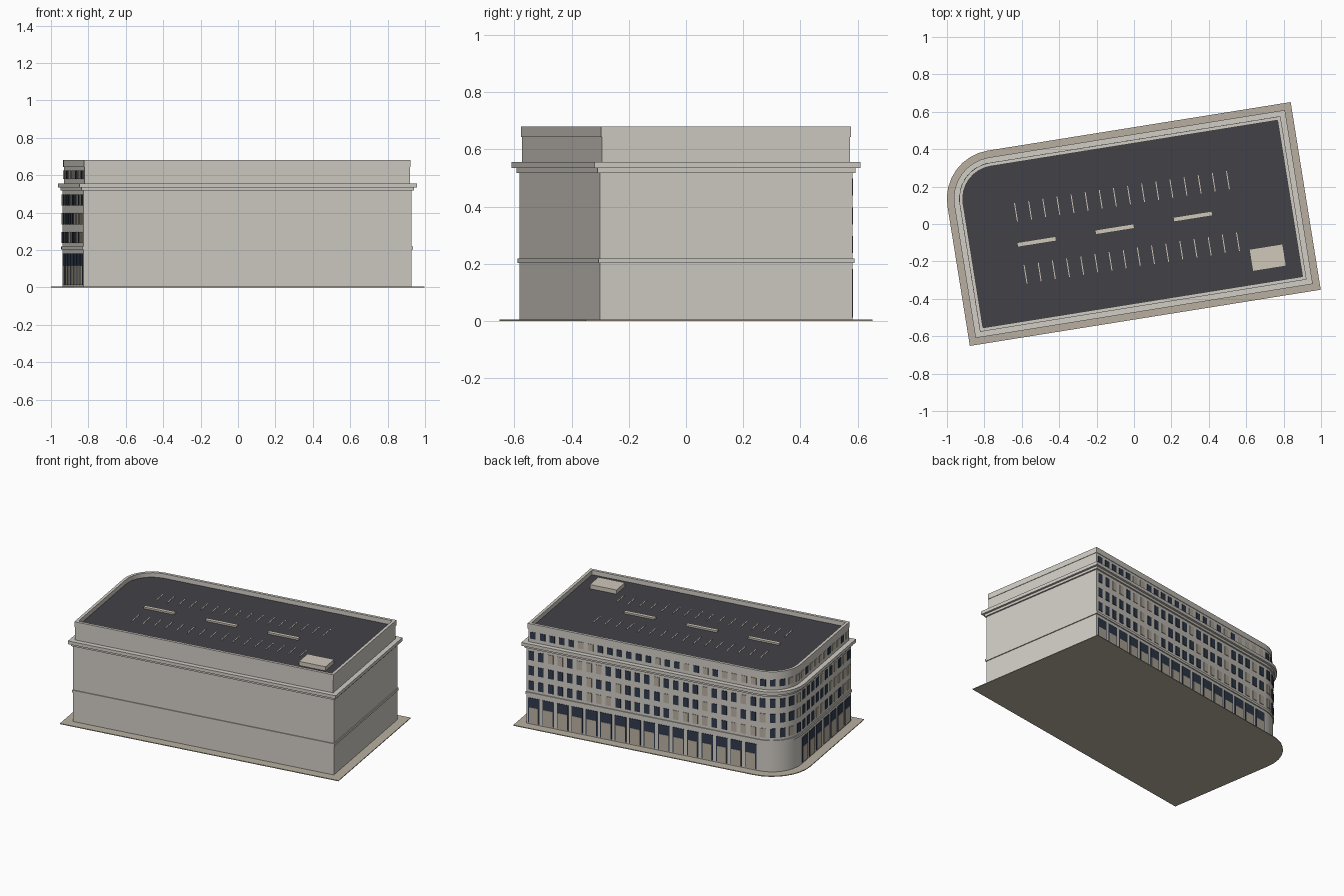
import bpy, bmesh, math, random
from mathutils import Matrix, Vector

if "Cube" in bpy.data.objects:
    bpy.data.objects.remove(bpy.data.objects["Cube"])

random.seed(4)
HX, HY, R = 0.95, 0.508, 0.26          # plot half sizes and rounded corner radius
TURN = Matrix.Translation((-0.02, 0, 0)) @ Matrix.Rotation(math.radians(9.1), 4, 'Z')


def material(name, rgb):
    m = bpy.data.materials.new(name)
    m.diffuse_color = (*rgb, 1)
    m.use_nodes = True
    m.node_tree.nodes["Principled BSDF"].inputs["Base Color"].default_value = m.diffuse_color
    return m


STONE = material("stone", (0.64, 0.61, 0.56))
TAN = material("tan", (0.48, 0.43, 0.35))
GLASS = material("glass", (0.03, 0.045, 0.075))
ROOF = material("roof_grey", (0.055, 0.053, 0.062))
PALE = material("pale", (0.62, 0.57, 0.49))


def finish(name, bm, mat, smooth=False):
    bmesh.ops.recalc_face_normals(bm, faces=bm.faces)
    bm.transform(TURN)
    me = bpy.data.meshes.new(name)
    bm.to_mesh(me)
    bm.free()
    me.materials.append(mat)
    ob = bpy.data.objects.new(name, me)
    bpy.context.collection.objects.link(ob)
    if smooth:
        bpy.ops.object.select_all(action='DESELECT')
        ob.select_set(True)
        bpy.context.view_layer.objects.active = ob
        bpy.ops.object.shade_smooth_by_angle(angle=math.radians(30))


def outline(d, n=8):
    """Plot outline inset by d, rounded at the back left."""
    x, y, r = HX - d, HY - d, R - d
    pts = [(-x, -y), (x, -y), (x, y)]
    for i in range(n + 1):
        a = math.pi / 2 * (1 + i / n)
        pts.append((-x + r + r * math.cos(a), y - r + r * math.sin(a)))
    return pts


def slab(name, d, z0, z1, mat):
    bm = bmesh.new()
    f = bm.faces.new([bm.verts.new((*p, z0)) for p in outline(d)])
    ext = bmesh.ops.extrude_face_region(bm, geom=[f], use_keep_orig=True)
    for v in ext["geom"]:
        if isinstance(v, bmesh.types.BMVert):
            v.co.z = z1
    finish(name, bm, mat, True)


def ring(name, d_out, d_in, z0, z1, mat):
    bm = bmesh.new()
    loops = [[bm.verts.new((*p, z)) for p in outline(d)]
             for d, z in ((d_out, z0), (d_out, z1), (d_in, z1), (d_in, z0))]
    n = len(loops[0])
    for k in range(4):
        a, b = loops[k], loops[(k + 1) % 4]
        for i in range(n):
            j = (i + 1) % n
            bm.faces.new((a[i], a[j], b[j], b[i]))
    finish(name, bm, mat, True)


def add_box(bm, centre, size, angle=0):
    m = Matrix.Translation(centre) @ Matrix.Rotation(angle, 4, 'Z') @ Matrix.Diagonal((*size, 1))
    bmesh.ops.create_cube(bm, size=1, matrix=m)


# Building mass, floor bands, cornice and parapet
slab("pavement", 0, 0, 0.005, TAN)
slab("main_walls", 0.061, 0.005, 0.52, STONE)
slab("floor_band", 0.055, 0.203, 0.219, STONE)
slab("cornice_lower", 0.051, 0.518, 0.534, STONE)
slab("cornice_upper", 0.037, 0.534, 0.556, STONE)
slab("attic_walls", 0.069, 0.556, 0.645, STONE)
ring("parapet", 0.066, 0.085, 0.643, 0.68, STONE)
slab("roof_deck", 0.084, 0.644, 0.65, ROOF)


# Facade placement: (x, y, angle) along back face, rounded corner, left face
def back(n, d):
    w = 2 * HX - R - d
    return [(HX - d - w * (i + 0.5) / n, HY - d, 0) for i in range(n)]


def corner(n, d):
    r = R - d
    spots = []
    for i in range(n):
        a = math.pi / 2 * (i + 0.5) / n
        spots.append((R - HX - r * math.sin(a), HY - R + r * math.cos(a), a))
    return spots


def left(n, d):
    w = 2 * HY - R - d
    return [(-HX + d, HY - R - w * (i + 0.5) / n, math.pi / 2) for i in range(n)]


def panels(bm, spots, width, z0, z1, depth):
    for x, y, a in spots:
        add_box(bm, (x, y, (z0 + z1) / 2), (width, depth, z1 - z0), a)


# Ground floor shop bays: dark glass with a tan lower panel
glass, tan = bmesh.new(), bmesh.new()
bays = back(16, 0.061) + left(7, 0.061)
panels(glass, bays, 0.078, 0.012, 0.182, 0.006)
panels(tan, bays, 0.064, 0.012, 0.118, 0.010)

# Upper windows: some glass, some covered by tan blinds
for z0, z1, d in ((0.237, 0.297, 0.061), (0.337, 0.397, 0.061),
                  (0.438, 0.498, 0.061), (0.58, 0.625, 0.069)):
    for spot in back(24, d) + corner(5, d) + left(11, d):
        panels(glass if random.random() < 0.62 else tan, [spot], 0.036, z0, z1, 0.007)
finish("window_glass", glass, GLASS)
finish("window_panels", tan, TAN)


# Roof details are read off in world space, so bring them back to local space
def local(x, y, z):
    return TURN.inverted() @ Vector((x, y, z))


bm = bmesh.new()
for x, y in ((-0.52, -0.095), (-0.103, -0.028), (0.315, 0.04)):
    add_box(bm, local(x, y, 0.655), (0.21, 0.025, 0.012))
finish("roof_strips", bm, PALE)

bm = bmesh.new()
for (x0, y0), (x1, y1) in (((-0.631, 0.063), (0.502, 0.235)), ((-0.58, -0.268), (0.556, -0.095))):
    for i in range(16):
        t = i / 15
        add_box(bm, local(x0 + (x1 - x0) * t, y0 + (y1 - y0) * t, 0.651), (0.005, 0.1, 0.003))
finish("parking_lines", bm, PALE)

bm = bmesh.new()
add_box(bm, local(0.715, -0.18, 0.663), (0.182, 0.12, 0.03))
finish("roof_hatch", bm, PALE)
